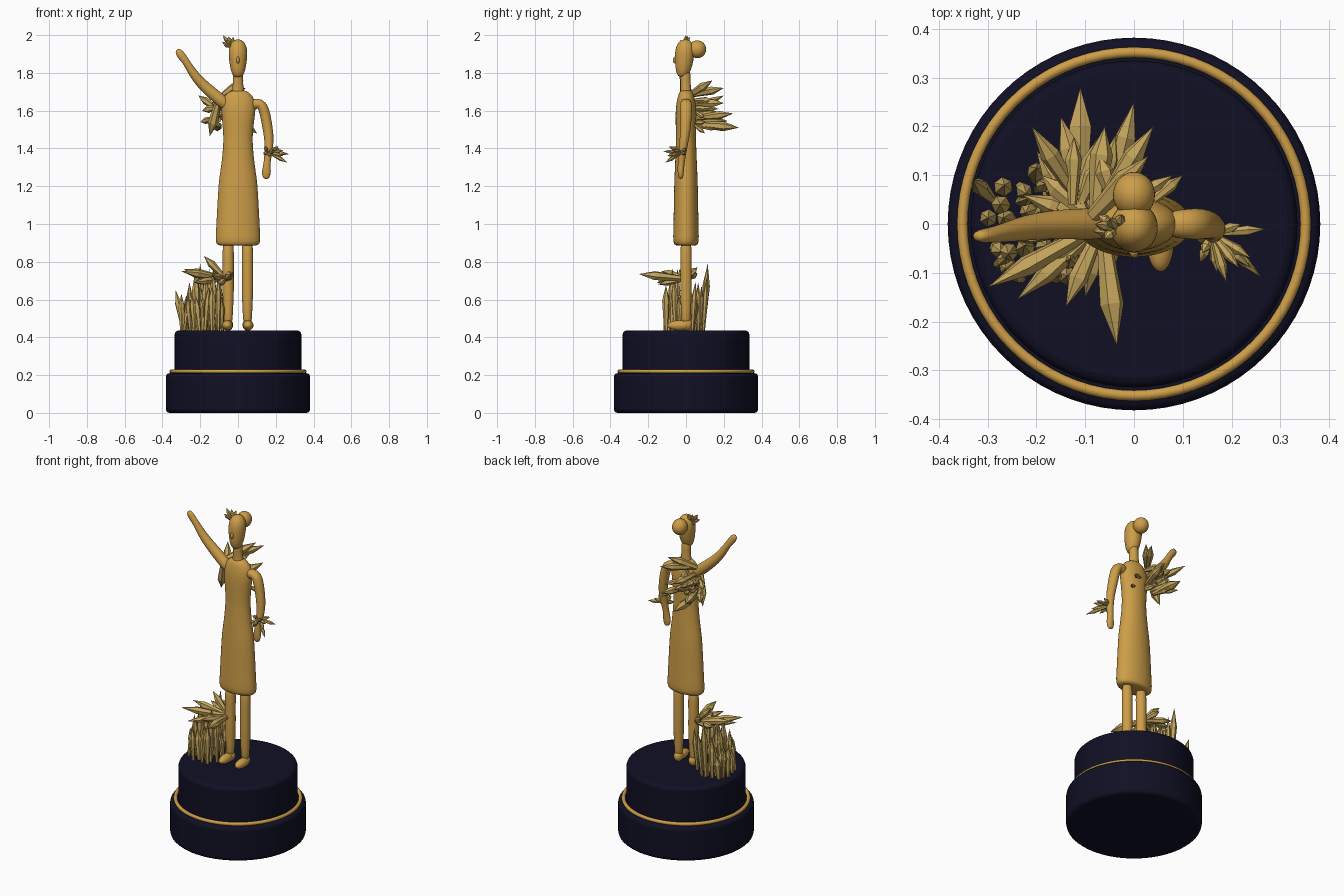
import bpy, bmesh, math, random
from mathutils import Vector

random.seed(7)


def material(name, rgb):
    m = bpy.data.materials.new(name)
    m.diffuse_color = (*rgb, 1)
    return m


GOLD = material("warm gold", (0.61, 0.34, 0.065))
PALE = material("pale gold", (0.56, 0.38, 0.11))
NAVY = material("dark navy", (0.005, 0.005, 0.018))


def finish(bm, name, mat, smooth=True):
    bmesh.ops.recalc_face_normals(bm, faces=bm.faces)
    for f in bm.faces:
        f.smooth = smooth
    me = bpy.data.meshes.new(name)
    bm.to_mesh(me)
    bm.free()
    me.materials.append(mat)
    ob = bpy.data.objects.new(name, me)
    bpy.context.collection.objects.link(ob)
    return ob


def loft(name, rings, mat=GOLD, seg=20):
    """Smooth skin over elliptical rings (x, y, z, half width, half depth)."""
    bm = bmesh.new()
    pts = [Vector(r[:3]) for r in rings]
    loops = []
    for i, r in enumerate(rings):
        t = (pts[min(i + 1, len(pts) - 1)] - pts[max(i - 1, 0)]).normalized()
        u = t.cross(Vector((0, 1, 0))).normalized()
        w = t.cross(u)
        loops.append([bm.verts.new(pts[i] + u * r[3] * math.cos(a) + w * r[4] * math.sin(a))
                      for a in (k * math.tau / seg for k in range(seg))])
    for a, b in zip(loops, loops[1:]):
        for k in range(seg):
            bm.faces.new((a[k], a[(k + 1) % seg], b[(k + 1) % seg], b[k]))
    bm.faces.new(loops[0])
    bm.faces.new(loops[-1])
    ob = finish(bm, name, mat)
    ob.modifiers.new("round", 'SUBSURF').levels = 1
    return ob


def ball(name, loc, size):
    bm = bmesh.new()
    bmesh.ops.create_uvsphere(bm, u_segments=28, v_segments=16, radius=1)
    for v in bm.verts:
        v.co = Vector(loc) + Vector(a * b for a, b in zip(v.co, size))
    return finish(bm, name, GOLD)


def crystals(name, shards):
    """Six-sided shards (base, tip, radius): narrow root, wide shoulder, sharp point."""
    bm = bmesh.new()
    for base, tip, r in shards:
        base, tip = Vector(base), Vector(tip)
        d = tip - base
        q = d.to_track_quat('Z', 'Y')
        turn = random.random()
        rows = [[bm.verts.new(base + d * f + q @ Vector((r * s * math.cos(a), r * s * math.sin(a), 0)))
                 for a in (turn + k * math.tau / 6 for k in range(6))]
                for f, s in ((0, 0.5), (0.66, 1.0))]
        end = bm.verts.new(tip)
        bm.faces.new(rows[0])
        for k in range(6):
            j = (k + 1) % 6
            bm.faces.new((rows[0][k], rows[0][j], rows[1][j], rows[1][k]))
            bm.faces.new((rows[1][k], rows[1][j], end))
    return finish(bm, name, PALE, smooth=False)


def drum(name, r, z0, z1):
    bpy.ops.mesh.primitive_cylinder_add(vertices=72, radius=r, depth=z1 - z0,
                                        location=(0, 0, (z0 + z1) / 2))
    ob = bpy.context.object
    ob.name = name
    ob.data.materials.append(NAVY)
    bev = ob.modifiers.new("edge", 'BEVEL')
    bev.width, bev.segments = 0.02, 3
    bpy.ops.object.shade_smooth_by_angle(angle=math.radians(35))


# Plinth
drum("plinth_lower", 0.382, 0, 0.21)
drum("plinth_upper", 0.335, 0.19, 0.436)
bpy.ops.mesh.primitive_torus_add(major_radius=0.352, minor_radius=0.011, major_segments=72,
                                 minor_segments=10, location=(0, 0, 0.22))
ring = bpy.context.object
ring.name = "plinth_ring"
ring.data.materials.append(GOLD)
bpy.ops.object.shade_smooth()

# Dress and torso
loft("dress", [(0, 0, 0.885, 0.08, 0.04), (0, 0, 0.886, 0.11, 0.06), (0, 0, 0.905, 0.122, 0.07),
               (0, 0, 0.96, 0.118, 0.068), (0, 0, 1.1, 0.111, 0.065), (0, 0, 1.23, 0.103, 0.063),
               (0, 0, 1.26, 0.097, 0.061), (0, 0, 1.38, 0.081, 0.056), (0, 0, 1.46, 0.077, 0.053),
               (0, 0, 1.54, 0.085, 0.056), (0.003, 0, 1.61, 0.093, 0.056), (0.002, 0, 1.66, 0.088, 0.048),
               (0, 0, 1.695, 0.062, 0.038), (0, 0, 1.71, 0.03, 0.025)])
# Neck and head
loft("neck", [(0, 0, 1.67, 0.042, 0.034), (0, 0, 1.71, 0.03, 0.027), (0, -0.003, 1.76, 0.026, 0.026),
              (0, -0.005, 1.83, 0.03, 0.03)])
loft("head", [(0, -0.022, 1.775, 0.014, 0.014), (0, -0.02, 1.787, 0.029, 0.029),
              (0, -0.014, 1.82, 0.041, 0.043), (0, -0.01, 1.87, 0.048, 0.05),
              (0, -0.006, 1.91, 0.051, 0.053), (0, -0.003, 1.945, 0.045, 0.047),
              (0, 0, 1.97, 0.028, 0.03), (0, 0, 1.977, 0.008, 0.008)])
ball("nose", (0, -0.058, 1.868), (0.009, 0.012, 0.018))
ball("hair_bun", (0, 0.06, 1.925), (0.043, 0.047, 0.047))

# Legs and feet
for side, x in (("left", -0.052), ("right", 0.05)):
    loft(side + "_leg", [(x, 0, 0.46, 0.023, 0.023), (x, 0, 0.53, 0.025, 0.026),
                         (x, 0, 0.66, 0.032, 0.032), (x, 0, 0.74, 0.029, 0.029),
                         (x, 0, 0.95, 0.034, 0.034)])
    ball(side + "_foot", (x * 1.08, -0.034, 0.463), (0.028, 0.064, 0.027))
    ball(side + "_heel", (x, 0.002, 0.467), (0.026, 0.03, 0.032))

# Lowered arm
loft("lowered_arm", [(0.07, 0, 1.625, 0.03, 0.028), (0.1, 0, 1.64, 0.03, 0.03),
                     (0.128, 0, 1.632, 0.03, 0.033), (0.145, 0, 1.58, 0.028, 0.031),
                     (0.158, -0.003, 1.5, 0.027, 0.028), (0.166, -0.01, 1.44, 0.025, 0.024),
                     (0.16, -0.02, 1.37, 0.02, 0.02), (0.153, -0.026, 1.32, 0.017, 0.018),
                     (0.151, -0.028, 1.28, 0.025, 0.017), (0.149, -0.028, 1.25, 0.021, 0.014),
                     (0.148, -0.028, 1.238, 0.01, 0.008)])
# Raised arm
loft("raised_arm", [(-0.05, 0, 1.62, 0.03, 0.03), (-0.085, 0, 1.65, 0.034, 0.033),
                    (-0.14, 0, 1.695, 0.032, 0.031), (-0.2, -0.004, 1.75, 0.028, 0.028),
                    (-0.24, -0.012, 1.8, 0.024, 0.024), (-0.275, -0.02, 1.86, 0.018, 0.018),
                    (-0.295, -0.023, 1.885, 0.022, 0.016), (-0.314, -0.025, 1.91, 0.021, 0.014),
                    (-0.322, -0.025, 1.925, 0.009, 0.008)])

# Crystals growing from the shoulder and back
wing = [((-0.11, 0.04, 1.53), (-0.11, 0.28, 1.51), 0.026), ((-0.10, 0.03, 1.55), (-0.15, 0.22, 1.545), 0.024),
        ((-0.05, 0.04, 1.56), (0.0, 0.25, 1.585), 0.022), ((-0.08, 0.03, 1.64), (-0.06, 0.2, 1.64), 0.024),
        ((-0.1, 0.03, 1.6), (-0.21, 0.2, 1.68), 0.02), ((-0.08, 0.02, 1.68), (0.04, 0.2, 1.72), 0.022),
        ((-0.11, -0.01, 1.66), (0.03, 0.14, 1.76), 0.024), ((-0.1, 0.0, 1.67), (-0.15, 0.05, 1.465), 0.027),
        ((-0.12, 0.02, 1.56), (-0.2, 0.15, 1.54), 0.018), ((-0.1, 0.02, 1.62), (-0.19, 0.1, 1.6), 0.02),
        ((0.03, 0.04, 1.53), (0.1, 0.1, 1.48), 0.013), ((-0.02, 0.04, 1.6), (0.08, 0.1, 1.56), 0.014)]
for _ in range(16):
    b = Vector((random.uniform(-0.13, -0.03), random.uniform(0.02, 0.05), random.uniform(1.5, 1.68)))
    d = Vector((random.uniform(-0.06, 0.05), random.uniform(0.06, 0.15), random.uniform(-0.03, 0.05)))
    wing.append((b, b + d, random.uniform(0.012, 0.02)))
crystals("shoulder_crystals", wing)

# Crystals at the wrist
wrist = [((0.16, -0.02, 1.38), tip, 0.011) for tip in
         ((0.27, -0.01, 1.37), (0.262, -0.11, 1.325), (0.24, -0.07, 1.39), (0.19, -0.12, 1.385),
          (0.135, -0.08, 1.37), (0.22, 0.0, 1.4), (0.215, -0.09, 1.41), (0.24, -0.09, 1.36),
          (0.14, -0.06, 1.41), (0.17, -0.1, 1.36))]
crystals("wrist_crystals", wrist)

# Small crystals in the hair
crystals("hair_crystals", [((-0.035, -0.01, 1.935), tip, 0.011) for tip in
                           ((-0.08, 0.0, 2.0), (-0.05, 0.01, 1.995), (-0.085, -0.015, 1.965),
                            (-0.025, 0.02, 1.99), (-0.06, -0.03, 1.975), (-0.075, 0.02, 1.95))])

# Standing crystals on the plinth
stand = []
for i in range(36):
    a, s = i * 2.4, math.sqrt((i + 0.5) / 36)
    x, y = -0.195 + 0.115 * s * math.cos(a), -0.015 + 0.115 * s * math.sin(a)
    h = random.uniform(0.17, 0.34) * (1 - 0.35 * max(0, (-0.22 - x) / 0.1))
    stand.append(((x, y, 0.43), (x + random.uniform(-0.03, 0.025), y + random.uniform(-0.02, 0.02), 0.43 + h),
                  random.uniform(0.013, 0.021)))
stand += [((-0.2, 0.09, 0.44), (-0.2, 0.115, 0.79), 0.02), ((-0.29, 0.05, 0.44), (-0.33, 0.09, 0.65), 0.018)]
crystals("ground_crystals", stand)

# Crystals fanning out beside the knee
crystals("knee_crystals", [((-0.065, 0.0, 0.71), tip, r) for tip, r in
                           (((-0.035, -0.25, 0.735), 0.025), ((-0.3, -0.13, 0.75), 0.022),
                            ((-0.24, -0.155, 0.69), 0.02), ((-0.14, -0.17, 0.73), 0.02),
                            ((-0.18, 0.01, 0.83), 0.021), ((-0.29, -0.03, 0.76), 0.022),
                            ((-0.23, 0.06, 0.74), 0.02), ((-0.14, 0.06, 0.77), 0.018),
                            ((-0.1, -0.15, 0.68), 0.018), ((-0.2, -0.08, 0.71), 0.02))])
